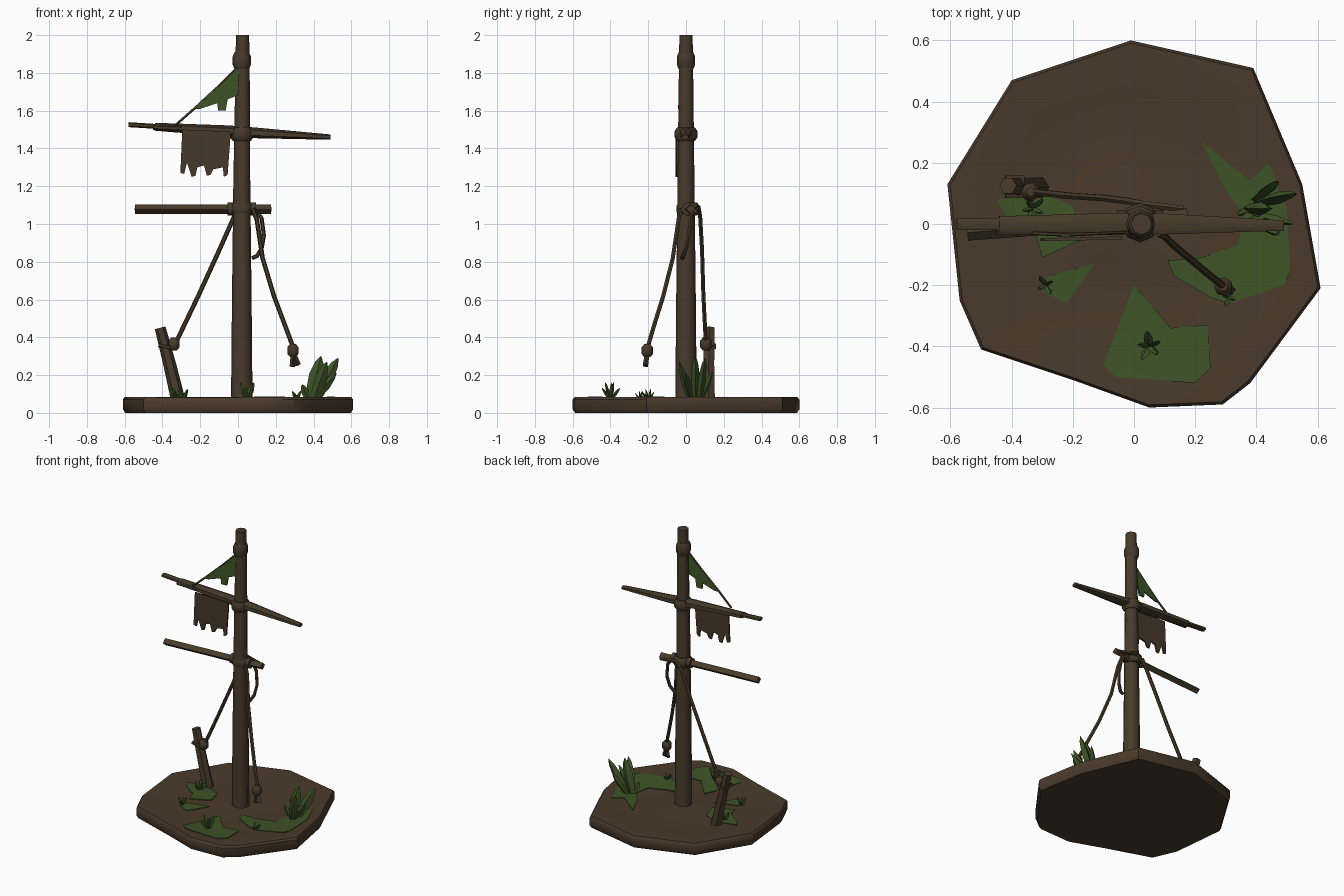
import bpy
import bmesh
from math import sin, cos, pi, atan2, hypot
from mathutils import Vector

default_cube = bpy.data.objects.get("Cube")
if default_cube:
    bpy.data.objects.remove(default_cube, do_unlink=True)


def make_material(name, red, green, blue):
    material = bpy.data.materials.new(name)
    material.use_nodes = True
    color = (red, green, blue, 1)
    material.diffuse_color = color
    shader = material.node_tree.nodes["Principled BSDF"]
    shader.inputs["Base Color"].default_value = color
    shader.inputs["Roughness"].default_value = 0.9
    return material


EARTH = make_material("dark earth", 0.068, 0.042, 0.024)
WOOD = make_material("old wood", 0.066, 0.044, 0.024)
ROPE = make_material("rope brown", 0.062, 0.042, 0.023)
CLOTH = make_material("torn cloth brown", 0.062, 0.040, 0.024)
GREEN = make_material("moss green", 0.048, 0.088, 0.020)


def finish(name, bm, material, smooth_angle=None):
    bmesh.ops.recalc_face_normals(bm, faces=bm.faces)
    mesh = bpy.data.meshes.new(name)
    bm.to_mesh(mesh)
    bm.free()
    mesh.materials.append(material)
    obj = bpy.data.objects.new(name, mesh)
    bpy.context.collection.objects.link(obj)
    if smooth_angle:
        bpy.ops.object.select_all(action="DESELECT")
        obj.select_set(True)
        bpy.context.view_layer.objects.active = obj
        bpy.ops.object.shade_smooth_by_angle(angle=smooth_angle)
    return obj


def bridge(bm, lower, upper):
    count = len(lower)
    for i in range(count):
        j = (i + 1) % count
        bm.faces.new((lower[i], lower[j], upper[j], upper[i]))


def tube(name, path, radii, material, sides=6, flat=1.0, smooth_angle=0.8):
    """Capped loft along a path, one radius per point or one for all."""
    points = [Vector(p) for p in path]
    if not isinstance(radii, (list, tuple)):
        radii = [radii] * len(points)
    bm = bmesh.new()
    rings = []
    for i, (point, radius) in enumerate(zip(points, radii)):
        ahead = points[min(i + 1, len(points) - 1)]
        behind = points[max(i - 1, 0)]
        tangent = (ahead - behind).normalized()
        side = tangent.cross(Vector((0, 1, 0))).normalized()
        other = tangent.cross(side)
        ring = []
        for k in range(sides):
            angle = 2 * pi * k / sides
            offset = side * cos(angle) + other * sin(angle) * flat
            ring.append(bm.verts.new(point + offset * radius))
        rings.append(ring)
    for lower, upper in zip(rings, rings[1:]):
        bridge(bm, lower, upper)
    bm.faces.new(rings[0])
    bm.faces.new(rings[-1])
    return finish(name, bm, material, smooth_angle)


def ground_height(x, y):
    radius = min(hypot(x, y) / 0.55, 1)
    ripple = 1 + 0.3 * sin(3 * atan2(y, x) + 1)
    return 0.083 - 0.014 * sin(pi * radius) * ripple


# Earth island: stepped rings of one outline
outline = [(-0.01, 0.6), (0.39, 0.51), (0.55, 0.13), (0.61, -0.21),
           (0.38, -0.52), (0.29, -0.59), (0.05, -0.6), (-0.2, -0.51),
           (-0.5, -0.41), (-0.57, -0.25), (-0.61, 0.13), (-0.4, 0.47)]
bm = bmesh.new()
rings = [[bm.verts.new((x * 0.98, y * 0.98, 0)) for x, y in outline],
         [bm.verts.new((x, y, 0.02)) for x, y in outline],
         [bm.verts.new((x, y, 0.07)) for x, y in outline]]
STEPS = 8
for step in range(STEPS, 0, -1):
    scale = step / STEPS * 0.985
    rings.append([bm.verts.new((x * scale, y * scale, ground_height(x * scale, y * scale)))
                  for x, y in outline])
for lower, upper in zip(rings, rings[1:]):
    bridge(bm, lower, upper)
bm.faces.new(rings[0])
bm.faces.new(rings[-1])
finish("ground", bm, EARTH, 0.6)


# Moss patches draped over the ground
def moss_patch(name, points):
    bm = bmesh.new()
    bm.faces.new([bm.verts.new((x, y, 0)) for x, y in points])
    bmesh.ops.triangulate(bm, faces=bm.faces[:])
    bmesh.ops.subdivide_edges(bm, edges=bm.edges[:], cuts=3, use_grid_fill=True)
    for vert in bm.verts:
        vert.co.z = ground_height(vert.co.x, vert.co.y) + 0.005
    lower = bmesh.ops.extrude_face_region(bm, geom=bm.faces[:], use_keep_orig=True)
    for item in lower["geom"]:
        if isinstance(item, bmesh.types.BMVert):
            item.co.z -= 0.008
    finish(name, bm, GREEN, 0.6)


moss_patch("moss_left", [(0.22, 0.27), (0.38, 0.14), (0.44, 0.2), (0.5, 0.05), (0.51, -0.16),
                         (0.49, -0.2), (0.31, -0.26), (0.25, -0.24), (0.13, -0.17),
                         (0.11, -0.12), (0.22, -0.11), (0.34, -0.07), (0.36, 0.03), (0.3, 0.11)])
moss_patch("moss_front", [(0, -0.2), (0.12, -0.34), (0.24, -0.33), (0.25, -0.47),
                          (0.2, -0.52), (-0.06, -0.5), (-0.1, -0.46)])
moss_patch("moss_front_right", [(-0.13, -0.13), (-0.22, -0.26), (-0.3, -0.22), (-0.28, -0.17)])
moss_patch("moss_right", [(-0.45, 0.08), (-0.3, 0.1), (-0.2, 0.06), (-0.17, -0.05),
                          (-0.3, -0.11), (-0.32, -0.04), (-0.42, 0.03)])

# Mast with bulging collars
tube("mast", [(0.02, 0, 0.05), (0.02, 0, 0.6), (0.02, 0, 1.2), (0.024, 0, 1.8), (0.024, 0, 2)],
     [0.057, 0.052, 0.045, 0.038, 0.035], WOOD, sides=8)


def collar(name, z, radius, half, shift=0.0):
    path = [(0.02, shift, z + half * t) for t in (-1, -0.5, 0.5, 1)]
    tube(name, path, [radius * 0.8, radius, radius, radius * 0.8], ROPE, sides=8)


collar("top_collar", 1.865, 0.048, 0.045)
collar("upper_lashing", 1.475, 0.06, 0.035)
collar("lower_lashing", 1.08, 0.06, 0.035, 0.01)

# Yards: the upper one has a snapped, thinner right end
tube("upper_yard", [(-0.44, 0, 1.515), (-0.05, 0, 1.492), (0.1, 0, 1.482), (0.49, -0.005, 1.46)],
     [0.021, 0.03, 0.028, 0.014], WOOD, flat=1.4)
tube("upper_yard_broken_end", [(-0.58, 0, 1.526), (-0.36, 0, 1.512)], 0.013, WOOD, flat=1.7)
tube("upper_yard_splint", [(-0.45, -0.025, 1.512), (-0.3, -0.025, 1.505)], 0.013, WOOD)
tube("lower_yard", [(-0.545, -0.028, 1.078), (0.175, 0.025, 1.078)],
     0.024, WOOD, sides=4, flat=1.1)
for side, x in (("right", -0.04), ("left", 0.08)):
    tube("lower_yard_binding_" + side, [(x - 0.015, 0.01, 1.08), (x + 0.015, 0.01, 1.08)],
         0.034, ROPE, sides=8)

# Leaning post
tube("leaning_post", [(-0.315, 0.12, 0.06), (-0.36, 0.12, 0.25), (-0.412, 0.125, 0.45)],
     [0.038, 0.034, 0.029], WOOD)

# Ropes
tube("right_rope", [(0.16, 0.05, 1.07), (0.03, 0.065, 1.09), (-0.02, 0.075, 1.04),
                    (-0.1, 0.085, 0.86), (-0.21, 0.092, 0.62), (-0.33, 0.105, 0.37)],
     0.012, ROPE)
tube("left_rope", [(0.08, -0.03, 1.08), (0.1, -0.04, 1.02), (0.13, -0.07, 0.82),
                   (0.19, -0.12, 0.62), (0.25, -0.17, 0.46), (0.295, -0.205, 0.34)],
     0.012, ROPE)
tube("rope_loop", [(0.09, 0.03, 1.08), (0.125, 0.025, 1.03), (0.137, 0.015, 0.94),
                   (0.125, 0, 0.87), (0.1, -0.015, 0.83), (0.075, -0.02, 0.82)],
     0.011, ROPE)


def knot(name, x, y, z):
    path = [(x, y, z + dz) for dz in (-0.035, -0.018, 0.018, 0.035)]
    tube(name, path, [0.016, 0.031, 0.031, 0.015], ROPE, sides=7)


knot("post_knot", -0.338, 0.105, 0.365)
knot("hanging_knot", 0.292, -0.205, 0.33)
tube("post_knot_wrap", [(-0.42, 0.122, 0.36), (-0.36, 0.122, 0.345)], 0.014, ROPE, flat=3)
for i, dx in enumerate((-0.013, 0.004, 0.02)):
    tube(f"frayed_strand_{i}", [(0.292, -0.205, 0.32), (0.3 + dx, -0.215, 0.245 + 0.004 * i)],
         [0.012, 0.014], ROPE, sides=4)


# Torn cloths
def cloth(name, points, y, material, sway):
    bm = bmesh.new()
    face = bm.faces.new([bm.verts.new((x, y + sway * x, z)) for x, z in points])
    back = bmesh.ops.extrude_face_region(bm, geom=[face], use_keep_orig=True)
    for item in back["geom"]:
        if isinstance(item, bmesh.types.BMVert):
            item.co.y += 0.01
    bmesh.ops.triangulate(bm, faces=bm.faces[:])
    finish(name, bm, material)


cloth("ragged_sail", [(-0.295, 1.5), (-0.305, 1.27), (-0.285, 1.265), (-0.27, 1.325),
                      (-0.245, 1.25), (-0.225, 1.255), (-0.215, 1.3), (-0.18, 1.31),
                      (-0.165, 1.255), (-0.145, 1.26), (-0.13, 1.29), (-0.08, 1.3),
                      (-0.075, 1.25), (-0.055, 1.26), (-0.04, 1.46), (-0.04, 1.49)],
      -0.05, CLOTH, 0.02)
cloth("pennant", [(0.02, 1.85), (-0.1, 1.73), (-0.24, 1.61), (-0.2, 1.61), (-0.11, 1.64),
                  (-0.105, 1.6), (-0.065, 1.6), (-0.055, 1.66), (0.02, 1.69)],
      -0.03, GREEN, 0.05)
tube("pennant_line", [(0.02, -0.025, 1.855), (-0.1, -0.03, 1.735), (-0.22, -0.035, 1.622),
                      (-0.33, -0.03, 1.525)], [0.004, 0.005, 0.007, 0.007], ROPE, sides=5)


# Plants: fans of folded, tapering blades
def blade(name, base, tip, width):
    base, tip = Vector(base), Vector(tip)
    path = [base.lerp(tip, t) for t in (0, 0.55, 0.85, 1)]
    tube(name, path, [width * 0.7, width, width * 0.6, 0.002], GREEN, 4, 0.6, 0.3)


tall_blades = [((0.38, 0.05, 0.07), (0.44, 0.05, 0.3), 0.038),
               ((0.41, 0.07, 0.07), (0.53, 0.1, 0.29), 0.034),
               ((0.4, 0.02, 0.07), (0.47, -0.035, 0.27), 0.032),
               ((0.4, 0.08, 0.07), (0.47, 0.14, 0.22), 0.026),
               ((0.4, 0.03, 0.07), (0.52, 0, 0.21), 0.024),
               ((0.37, 0.05, 0.07), (0.34, 0.03, 0.15), 0.02)]
for i, (base, tip, width) in enumerate(tall_blades):
    blade(f"tall_blade_{i}", base, tip, width)


def sprout(name, x, y, height, spread, count):
    for i in range(count):
        angle = 2 * pi * i / count + x * 9
        reach = spread * (1 if i % 2 else 0.75)
        tip_z = 0.08 + height * (1 if i % 2 == 0 else 0.65)
        blade(f"{name}_blade_{i}", (x, y, 0.065),
              (x + reach * cos(angle), y + reach * sin(angle), tip_z), spread * 0.3)


sprout("front_sprout", 0.05, -0.4, 0.08, 0.05, 5)
sprout("front_right_sprout", -0.29, -0.2, 0.045, 0.035, 4)
sprout("right_sprout", -0.33, 0.05, 0.05, 0.045, 5)
sprout("left_sprout", 0.31, -0.24, 0.035, 0.03, 4)
